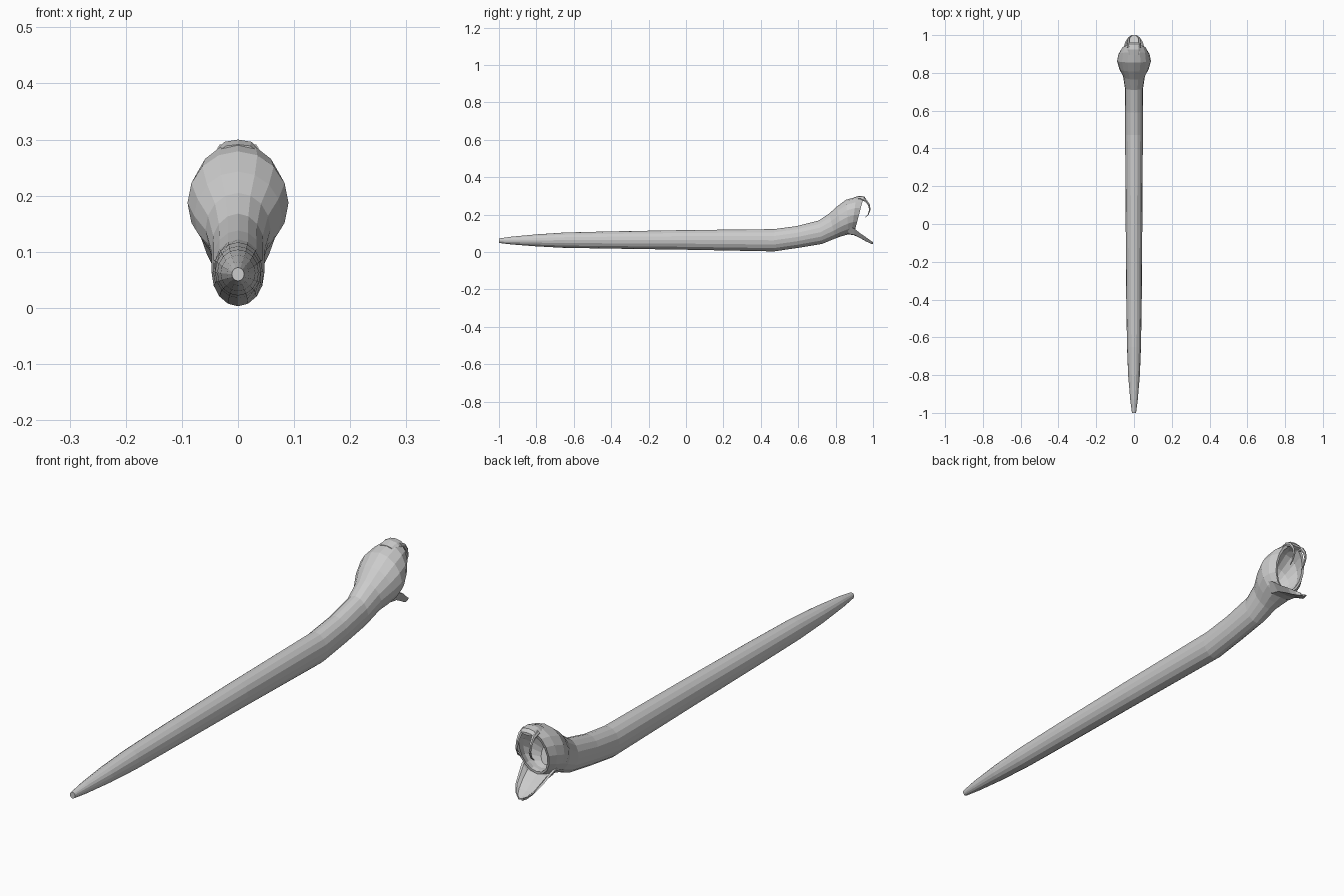
import bpy, bmesh, math
from mathutils import Vector

cube = bpy.data.objects.get("Cube")
if cube:
    bpy.data.objects.remove(cube)

mat = bpy.data.materials.new("plain grey")
mat.use_nodes = True
GREY = (0.6, 0.6, 0.6, 1)
mat.diffuse_color = GREY
mat.node_tree.nodes["Principled BSDF"].inputs["Base Color"].default_value = GREY


def loft(name, rings, closed=True, caps=True):
    """Skin a list of point rings into one mesh object."""
    bm = bmesh.new()
    loops = [[bm.verts.new(p) for p in ring] for ring in rings]
    n = len(loops[0])
    for a, b in zip(loops, loops[1:]):
        for i in range(n if closed else n - 1):
            j = (i + 1) % n
            bm.faces.new((a[i], a[j], b[j], b[i]))
    if caps:
        bm.faces.new(loops[0][::-1])
        bm.faces.new(loops[-1])
    bmesh.ops.recalc_face_normals(bm, faces=bm.faces)
    mesh = bpy.data.meshes.new(name)
    bm.to_mesh(mesh)
    bm.free()
    mesh.materials.append(mat)
    obj = bpy.data.objects.new(name, mesh)
    bpy.context.collection.objects.link(obj)
    return obj


def section(ty, tz, by, bz, w, sides=16):
    """Oval ring spanned by a top point, a bottom point and a half width."""
    top, bottom = Vector((0, ty, tz)), Vector((0, by, bz))
    mid, up = (top + bottom) / 2, (top - bottom) / 2
    ring = []
    for i in range(sides):
        a = 2 * math.pi * i / sides
        ring.append(mid + up * math.cos(a) + Vector((w * math.sin(a), 0, 0)))
    return ring


# Body, neck and skull, then over the lip and back into the mouth cavity
stations = [
    (-1, .072, -1, .048, .011), (-.93, .082, -.93, .04, .02),
    (-.8, .094, -.8, .03, .031), (-.65, .104, -.65, .022, .037),
    (-.4, .11, -.4, .018, .041), (0, .117, 0, .012, .044),
    (.47, .122, .47, .003, .047), (.59, .138, .6, .022, .047),
    (.71, .168, .727, .043, .048), (.765, .205, .80, .073, .058),
    (.807, .243, .835, .085, .078), (.855, .279, .87, .095, .09),
    (.91, .294, .885, .1, .083), (.95, .294, .9, .104, .067),
    (.947, .281, .9, .112, .058), (.9, .268, .885, .115, .064),
    (.85, .23, .87, .115, .05), (.825, .19, .85, .12, .025),
]
body = loft("body_and_head", [section(*s) for s in stations])

# Squared snout ridge above the lip
loft("snout", [section(y, t, y, b, w, 8) for y, t, b, w in
               [(.895, .291, .275, .03), (.925, .3, .272, .034),
                (.952, .297, .272, .032), (.962, .285, .275, .026)]])

# Spoon shaped lower jaw with a raised rim
jaw_rings = []
for y, w, rim, floor, under in [
        (.865, .07, .14, .112, .095), (.9, .066, .125, .105, .089),
        (.935, .056, .097, .086, .072), (.965, .046, .077, .066, .056),
        (.988, .03, .06, .055, .046), (1.0, .013, .052, .05, .044)]:
    jaw_rings.append([(w * fx, y, z) for fx, z in [
        (-1, rim), (-.86, rim), (-.65, floor), (0, floor - .002), (.65, floor),
        (.86, rim), (1, rim), (.6, (under + floor) / 2 - .006), (0, under),
        (-.6, (under + floor) / 2 - .006)]])
loft("lower_jaw", jaw_rings)

# Pair of curved fangs
path = [(.935, .284), (.962, .274), (.978, .252), (.983, .225), (.974, .2), (.958, .186)]
for side, label in ((-1, "right"), (1, "left")):
    rings = []
    for k, (y, z) in enumerate(path):
        prev, nxt = path[max(k - 1, 0)], path[min(k + 1, len(path) - 1)]
        along = Vector((0, nxt[0] - prev[0], nxt[1] - prev[1])).normalized()
        across = Vector((side, 0, 0))
        normal = along.cross(across)
        r = .009 * (1 - k / len(path))
        rings.append([Vector((side * .028, y, z)) + r * (
            across * math.cos(i * math.pi / 3) + normal * math.sin(i * math.pi / 3))
            for i in range(6)])
    loft(label + "_fang", rings)
